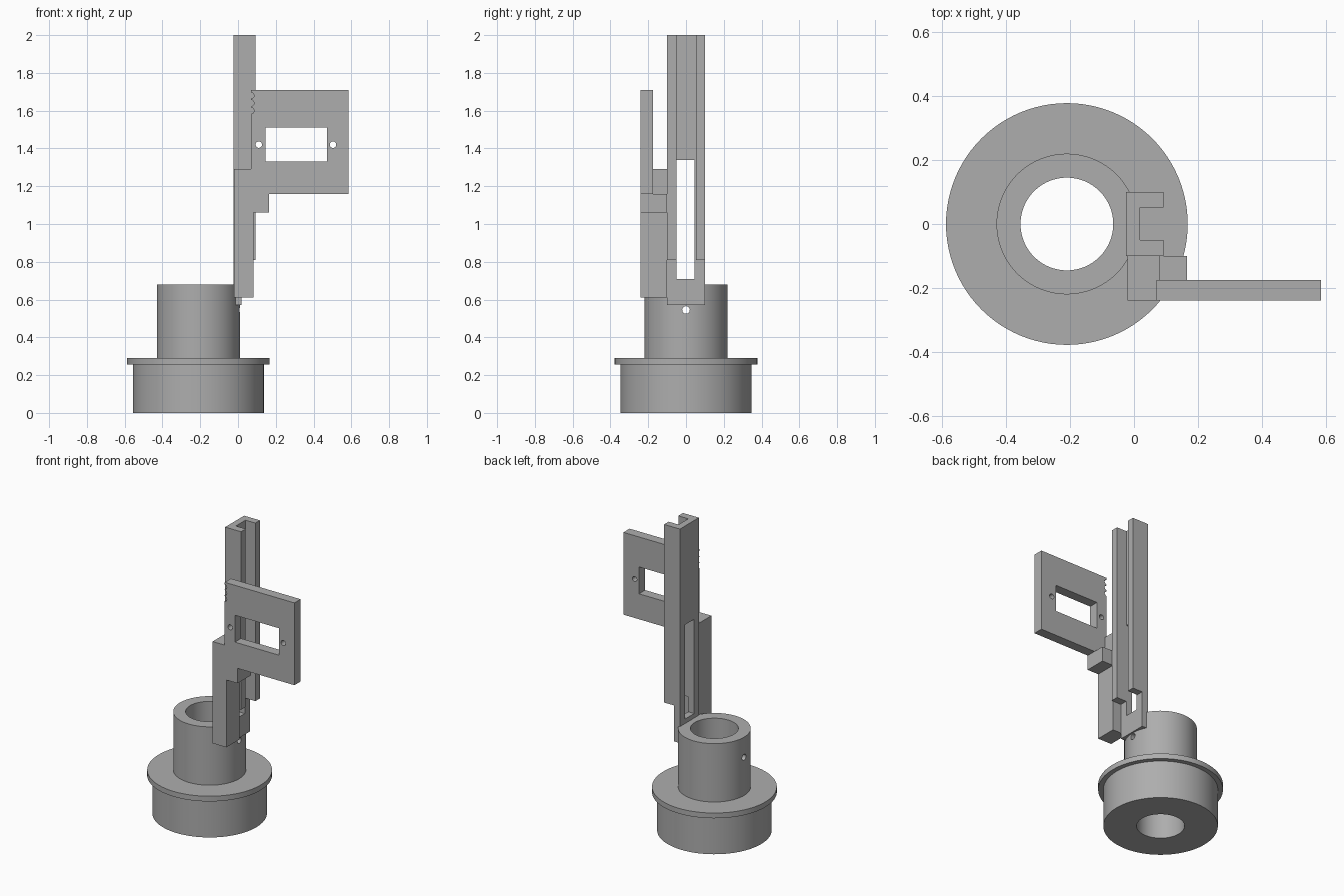
import bpy, bmesh, math
from mathutils import Matrix, Vector

if "Cube" in bpy.data.objects:
    bpy.data.objects.remove(bpy.data.objects["Cube"])

grey = bpy.data.materials.new("mid_grey")
grey.diffuse_color = (0.42, 0.42, 0.42, 1)
grey.use_nodes = True
grey.node_tree.nodes["Principled BSDF"].inputs["Base Color"].default_value = grey.diffuse_color
CX = -0.21  # axis of the round base


def finish(name, bm):
    bmesh.ops.recalc_face_normals(bm, faces=bm.faces)
    me = bpy.data.meshes.new(name)
    bm.to_mesh(me)
    bm.free()
    me.materials.append(grey)
    ob = bpy.data.objects.new(name, me)
    bpy.context.collection.objects.link(ob)
    return ob


def extrude(name, pts, vec):
    """Closed outline pushed along vec."""
    bm = bmesh.new()
    face = bm.faces.new([bm.verts.new(p) for p in pts])
    res = bmesh.ops.extrude_face_region(bm, geom=[face])
    bmesh.ops.translate(bm, vec=vec, verts=[v for v in res["geom"] if isinstance(v, bmesh.types.BMVert)])
    return finish(name, bm)


def box(name, x, y, z):
    pts = [(x[0], y[0], z[0]), (x[1], y[0], z[0]), (x[1], y[1], z[0]), (x[0], y[1], z[0])]
    return extrude(name, pts, Vector((0, 0, z[1] - z[0])))


def rod(name, centre, radius, length, axis):
    bm = bmesh.new()
    rot = Matrix.Rotation(math.pi / 2, 4, 'Y' if axis == 'x' else 'X')
    bmesh.ops.create_cone(bm, cap_ends=True, segments=24, radius1=radius, radius2=radius,
                          depth=length, matrix=Matrix.Translation(centre) @ rot)
    return finish(name, bm)


def activate(ob):
    bpy.ops.object.select_all(action='DESELECT')
    ob.select_set(True)
    bpy.context.view_layer.objects.active = ob


def cut(ob, cutters):
    activate(ob)
    for c in cutters:
        mod = ob.modifiers.new("cut", 'BOOLEAN')
        mod.operation = 'DIFFERENCE'
        mod.solver = 'EXACT'
        mod.object = c
        bpy.ops.object.modifier_apply(modifier=mod.name)
        bpy.data.objects.remove(c)


def smooth(ob):
    activate(ob)
    bpy.ops.object.shade_smooth_by_angle(angle=math.radians(30))


# Round base: plug, flange and neck with a through bore
profile = [(0.145, 0), (0.347, 0), (0.347, 0.255), (0.378, 0.255), (0.378, 0.29),
           (0.22, 0.29), (0.22, 0.68), (0.145, 0.68)]
N = 96
bm = bmesh.new()
rings = []
for i in range(N):
    a = 2 * math.pi * i / N
    rings.append([bm.verts.new((CX + r * math.cos(a), r * math.sin(a), z)) for r, z in profile])
for i in range(N):
    p, q = rings[i], rings[(i + 1) % N]
    for j in range(len(profile)):
        k = (j + 1) % len(profile)
        bm.faces.new((p[j], q[j], q[k], p[k]))
base = finish("round_base", bm)
cut(base, [rod("screw_cutter", (CX, 0, 0.545), 0.02, 0.6, 'x')])
smooth(base)

# Upright back plate with its long slot
back = box("upright_plate", (-0.025, 0.019), (-0.10, 0.10), (0.57, 2.0))
cut(back, [box("slot_cutter", (-0.1, 0.1), (-0.05, 0.045), (0.71, 1.34))])

# Rails on both sides of the upright
for name, y in (("front_rail", (-0.10, -0.05)), ("rear_rail", (0.052, 0.10))):
    box(name, (0.019, 0.092), y, (0.81, 2.0))

# Side arm and the step below the plate
box("side_arm", (-0.02, 0.082), (-0.24, -0.10), (0.61, 1.16))
box("side_arm_top", (-0.02, 0.07), (-0.24, -0.10), (1.16, 1.29))
box("arm_shoulder", (0.07, 0.082), (-0.178, -0.10), (1.16, 1.29))
box("arm_step", (0.082, 0.165), (-0.24, -0.10), (1.06, 1.16))

# Mounting plate with window, screw holes and edge notches
plate = box("mounting_plate", (0.07, 0.585), (-0.24, -0.175), (1.16, 1.71))
cutters = [box("window_cutter", (0.145, 0.47), (-0.4, 0), (1.33, 1.51))]
for x in (0.11, 0.503):
    cutters.append(rod("hole_cutter", (x, -0.2, 1.42), 0.017, 0.3, 'y'))
for z in (1.60, 1.64, 1.68):
    cutters.append(rod("notch_cutter", (0.068, -0.2, z), 0.017, 0.3, 'y'))
cut(plate, cutters)
smooth(plate)
